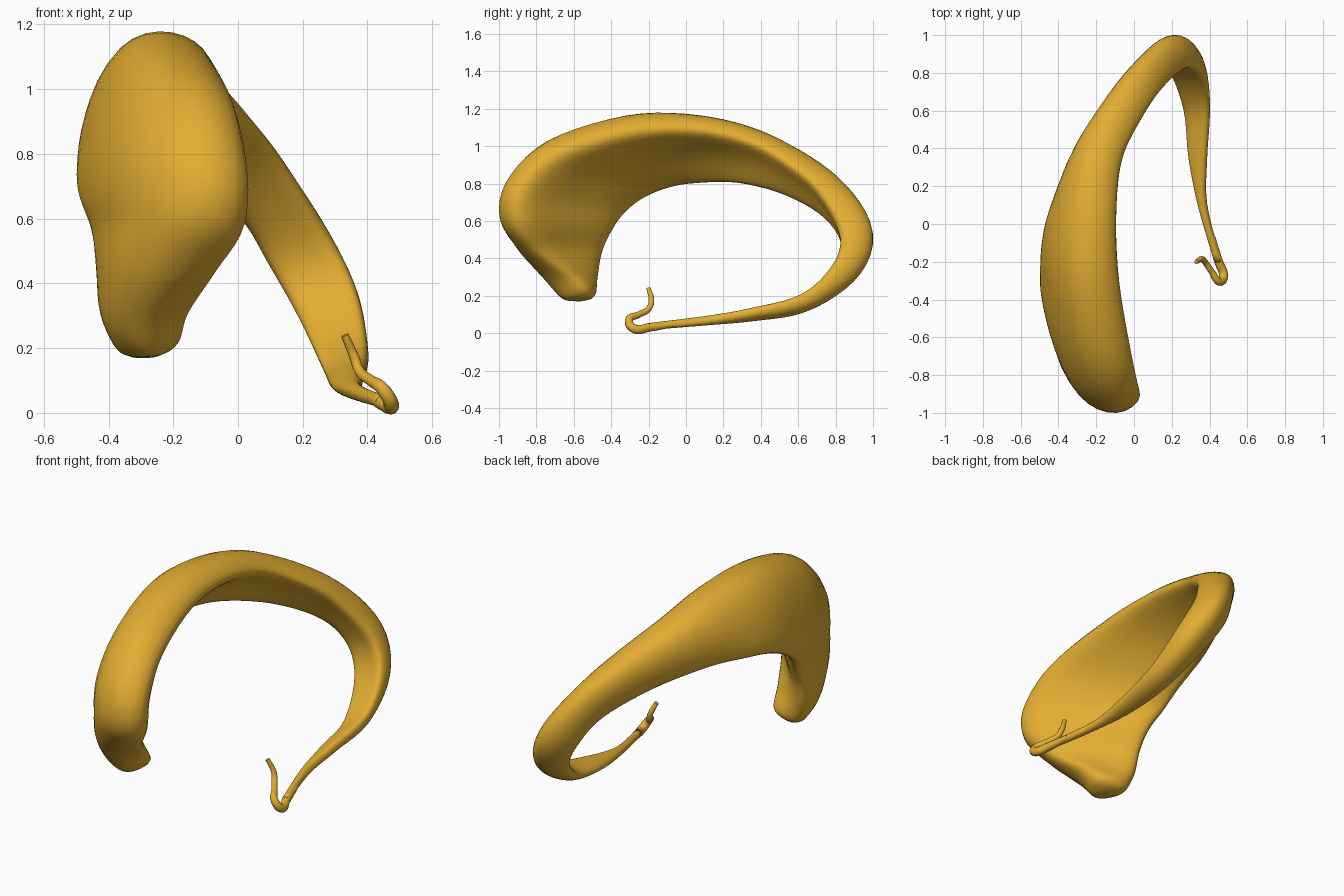
import bpy
import bmesh
from math import cos, sin, pi, copysign
from mathutils import Vector

SIDES = 32
STEPS = 5

cube = bpy.data.objects.get("Cube")
if cube:
    bpy.data.objects.remove(cube, do_unlink=True)

gold = bpy.data.materials.new("polished gold")
gold.use_nodes = True
gold.diffuse_color = (0.76, 0.42, 0.032, 1)
gold.node_tree.nodes["Principled BSDF"].inputs["Base Color"].default_value = gold.diffuse_color

# Band stations: inner edge, outer edge, then outward bulge and half thickness
stations = [
    ((-.24, -.57, .178), (-.33, -.52, .178), 0, .035),
    ((-.2, -.61, .205), (-.37, -.5, .212), .005, .08),
    ((-.18, -.7, .3), (-.41, -.48, .32), .03, .1),
    ((-.1, -.86, .44), (-.42, -.45, .45), .05, .11),
    ((-.02, -.96, .59), (-.44, -.39, .57), .05, .125),
    ((-.01, -.94, .78), (-.48, -.31, .67), .055, .125),
    ((-.04, -.74, .98), (-.485, -.21, .74), .06, .115),
    ((-.1, -.33, 1.11), (-.475, -.08, .79), .065, .105),
    ((-.11, .05, 1.12), (-.44, .06, .81), .065, .09),
    ((-.08, .36, 1.05), (-.34, .28, .81), .06, .085),
    ((.02, .58, .93), (-.17, .55, .74), .05, .085),
    ((.13, .75, .79), (0, .77, .61), .04, .085),
    ((.28, .88, .56), (.1, .87, .45), .035, .085),
    ((.37, .83, .37), (.19, .81, .29), .03, .065),
    ((.4, .64, .2), (.265, .6, .13), .015, .04),
    ((.385, .35, .12), (.29, .35, .08), .005, .03),
    ((.385, .1, .075), (.34, .1, .055), 0, .024),
    ((.465, -.2, .04), (.425, -.2, .03), 0, .018),
]


def smooth_path(keys, steps):
    """Pass a smooth spline through a list of equal-length vectors."""
    path = []
    last = len(keys) - 1
    for i in range(last):
        before, start = keys[max(i - 1, 0)], keys[i]
        end, after = keys[i + 1], keys[min(i + 2, last)]
        for s in range(steps):
            t = s / steps
            path.append(start + (end - before) * (t / 2)
                        + (before * 2 - start * 5 + end * 4 - after) * (t * t / 2)
                        + (start * 3 - before - end * 3 + after) * (t ** 3 / 2))
    path.append(keys[last])
    return path


def soften(value):
    return copysign(abs(value) ** 0.87, value)


def section(edge_a, edge_b, tangent, bulge, thickness):
    """Curved, rounded strip section, fuller towards the first edge when thick."""
    middle = (edge_a + edge_b) / 2
    half = (edge_a - edge_b) / 2
    outward = half.cross(tangent).normalized()
    ring = []
    for k in range(SIDES):
        angle = 2 * pi * k / SIDES
        across = soften(cos(angle))
        depth = thickness * soften(sin(angle))
        arch = bulge * (1 - across * across)
        fullness = 1 + 3.5 * thickness * across
        ring.append(middle + half * across + outward * (arch + depth) * fullness)
    return ring


def build_band():
    keys = [Vector((*a, *b, bulge, thick)) for a, b, bulge, thick in stations]
    path = smooth_path(keys, STEPS)
    edges = [(Vector(p[0:3]), Vector(p[3:6])) for p in path]
    middles = [(a + b) / 2 for a, b in edges]
    last = len(path) - 1

    bm = bmesh.new()
    rings = []
    for i, (a, b) in enumerate(edges):
        tangent = middles[min(i + 1, last)] - middles[max(i - 1, 0)]
        points = section(a, b, tangent, path[i][6], path[i][7])
        rings.append([bm.verts.new(p) for p in points])
    for lower, upper in zip(rings, rings[1:]):
        for k in range(SIDES):
            n = (k + 1) % SIDES
            bm.faces.new((lower[k], lower[n], upper[n], upper[k]))
    bm.faces.new(rings[0])
    bm.faces.new(rings[last])
    bmesh.ops.recalc_face_normals(bm, faces=bm.faces)

    mesh = bpy.data.meshes.new("curved_band")
    bm.to_mesh(mesh)
    bm.free()
    mesh.shade_smooth()
    mesh.materials.append(gold)
    band = bpy.data.objects.new("curved_band", mesh)
    bpy.context.collection.objects.link(band)


def build_hook():
    # Thin bent wire continuing the narrow end of the band
    points = [
        ((.415, -.07, .047), .016), ((.445, -.19, .032), .023),
        ((.474, -.28, .025), .024), ((.45, -.305, .07), .021),
        ((.41, -.25, .1), .017), ((.375, -.2, .13), .016),
        ((.36, -.185, .17), .015), ((.33, -.2, .24), .012),
    ]
    curve = bpy.data.curves.new("wire_hook", "CURVE")
    curve.dimensions = "3D"
    curve.bevel_depth = 1
    curve.bevel_resolution = 4
    curve.use_fill_caps = True
    spline = curve.splines.new("BEZIER")
    spline.bezier_points.add(len(points) - 1)
    for knot, (position, radius) in zip(spline.bezier_points, points):
        knot.co = position
        knot.radius = radius
        knot.handle_left_type = knot.handle_right_type = "AUTO"
    curve.materials.append(gold)
    hook = bpy.data.objects.new("wire_hook", curve)
    bpy.context.collection.objects.link(hook)


build_band()
build_hook()
